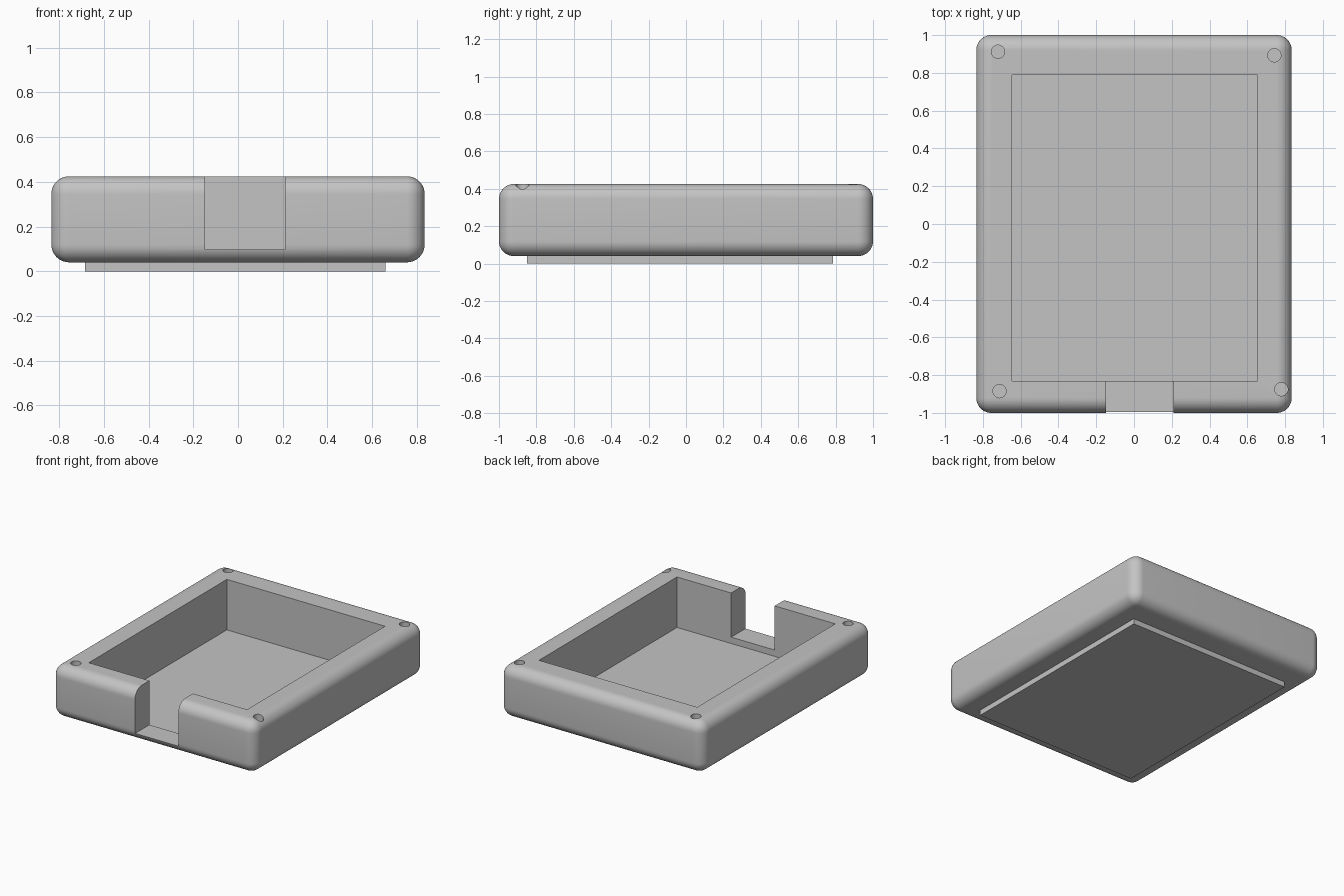
import bpy
from mathutils import Vector

default = bpy.data.objects.get("Cube")
if default:
    bpy.data.objects.remove(default, do_unlink=True)

grey = bpy.data.materials.new("plain grey")
grey.use_nodes = True
colour = (0.55, 0.55, 0.55, 1)
grey.diffuse_color = colour
grey.node_tree.nodes["Principled BSDF"].inputs["Base Color"].default_value = colour


def box(name, low, high):
    low, high = Vector(low), Vector(high)
    bpy.ops.mesh.primitive_cube_add(size=1, location=(low + high) / 2)
    obj = bpy.context.object
    obj.name = name
    obj.scale = high - low
    bpy.ops.object.transform_apply(location=True, rotation=False, scale=True)
    obj.data.materials.append(grey)
    return obj


def apply_modifier(obj, mod):
    bpy.ops.object.select_all(action="DESELECT")
    bpy.context.view_layer.objects.active = obj
    obj.select_set(True)
    bpy.ops.object.modifier_apply(modifier=mod.name)


def cut(obj, cutter):
    cutter.hide_render = True
    mod = obj.modifiers.new("cut", "BOOLEAN")
    mod.operation = "DIFFERENCE"
    mod.solver = "EXACT"
    mod.object = cutter
    apply_modifier(obj, mod)
    bpy.data.objects.remove(cutter, do_unlink=True)


TOP = 0.425
FLOOR = 0.05

# Rounded outer case
case = box("case", (-0.835, -1, 0.04), (0.835, 1, TOP))
bevel = case.modifiers.new("round edges", "BEVEL")
bevel.width = 0.08
bevel.segments = 10
apply_modifier(case, bevel)

# Open tray and the slot through the front wall
cut(case, box("tray_cutter", (-0.645, -0.83, FLOOR), (0.655, 0.79, 0.6)))
cut(case, box("slot_cutter", (-0.147, -1.1, 0.097), (0.21, -0.8, 0.6)))

# Screw holes in the rim
for x, y in [(-0.72, 0.912), (0.743, 0.893), (-0.712, -0.885), (0.78, -0.875)]:
    bpy.ops.mesh.primitive_cylinder_add(vertices=32, radius=0.035, depth=0.4,
                                        location=(x, y, TOP))
    hole = bpy.context.object
    hole.data.materials.append(grey)
    cut(case, hole)

bpy.context.view_layer.objects.active = case
case.select_set(True)
bpy.ops.object.shade_smooth_by_angle(angle=0.5)

# Flat plate underneath
box("base_plate", (-0.685, -0.85, 0), (0.66, 0.785, 0.045))
